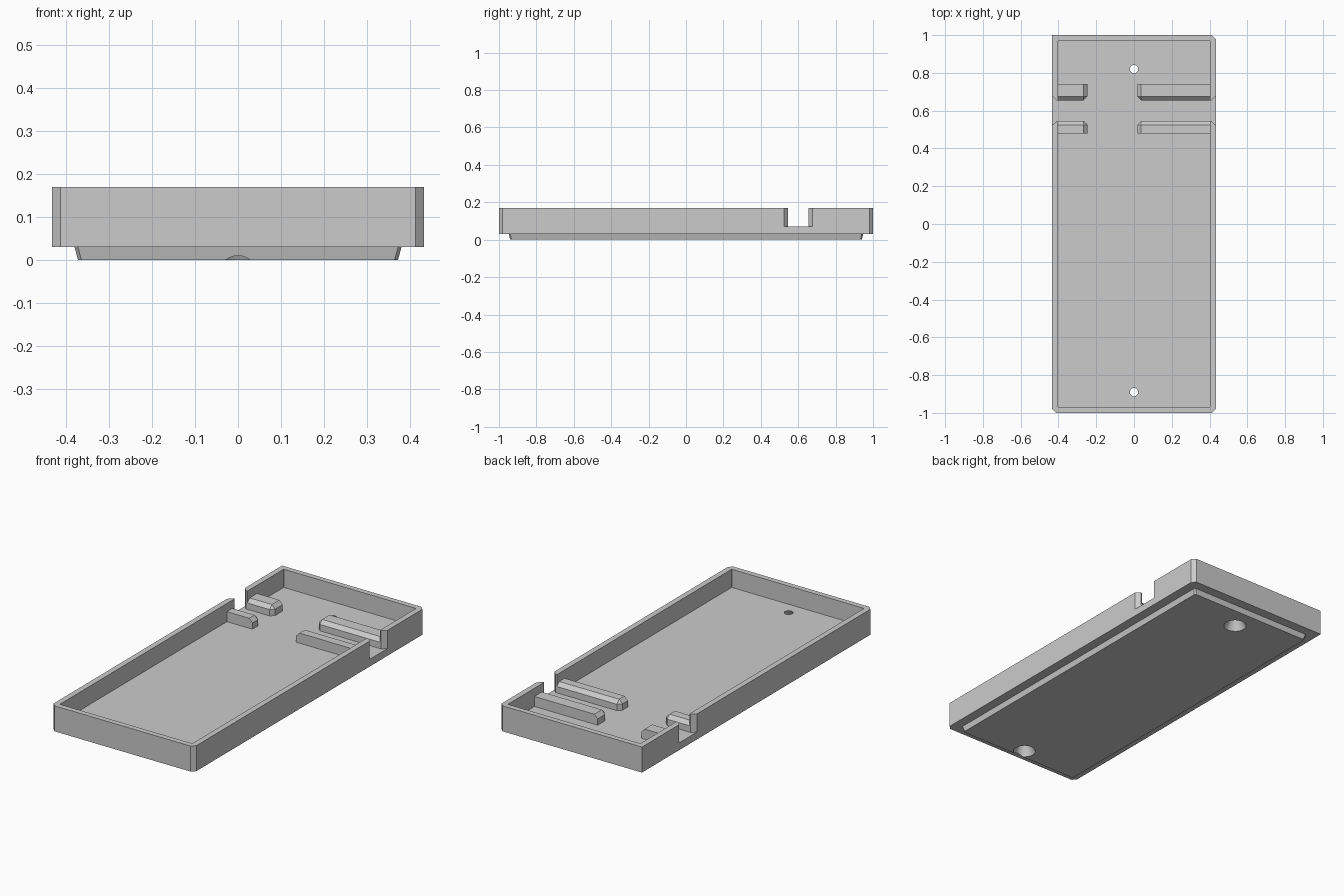
import bpy
import bmesh

cube = bpy.data.objects.get("Cube")
if cube:
    bpy.data.objects.remove(cube, do_unlink=True)

grey = bpy.data.materials.new("plain grey")
grey.use_nodes = True
grey.diffuse_color = (0.6, 0.6, 0.6, 1)
grey.node_tree.nodes["Principled BSDF"].inputs["Base Color"].default_value = (0.6, 0.6, 0.6, 1)


def make(name, bm):
    bmesh.ops.recalc_face_normals(bm, faces=bm.faces)
    mesh = bpy.data.meshes.new(name)
    bm.to_mesh(mesh)
    bm.free()
    mesh.materials.append(grey)
    obj = bpy.data.objects.new(name, mesh)
    bpy.context.collection.objects.link(obj)
    return obj


def prism(name, lower, upper, z0, z1):
    """Solid between two outlines with the same number of corners."""
    bm = bmesh.new()
    a = [bm.verts.new((x, y, z0)) for x, y in lower]
    b = [bm.verts.new((x, y, z1)) for x, y in upper]
    bm.faces.new(a)
    bm.faces.new(b)
    for i in range(len(a)):
        j = (i + 1) % len(a)
        bm.faces.new((a[i], a[j], b[j], b[i]))
    return make(name, bm)


def outline(w, d, c, square_back_left=False):
    """Rectangle with cut corners; the -x, +y corner can stay square."""
    pts = [(-w + c, -d), (w - c, -d), (w, -d + c), (w, d - c), (w - c, d)]
    pts += [(-w, d)] if square_back_left else [(-w + c, d), (-w, d - c)]
    return pts + [(-w, -d + c)]


def combine(target, other, operation):
    mod = target.modifiers.new(operation.lower(), 'BOOLEAN')
    mod.operation = operation
    mod.solver = 'EXACT'
    mod.object = other
    bpy.context.view_layer.objects.active = target
    bpy.ops.object.modifier_apply(modifier=mod.name)
    bpy.data.objects.remove(other, do_unlink=True)


FLOOR, TOP = 0.07, 0.17

# Tray body with a tapered base plate under it
shape = outline(0.433, 1.0, 0.02, True)
tray = prism("tray", shape, shape, 0.03, TOP)
plate = prism("base_plate", outline(0.372, 0.94, 0.008), outline(0.383, 0.95, 0.008), 0, 0.04)
combine(tray, plate, 'UNION')

# Hollow inside
inside = outline(0.402, 0.97, 0.001)
combine(tray, prism("pocket_cutter", inside, inside, FLOOR, 0.3), 'DIFFERENCE')

# Flared notch in each long wall
for s in (-1, 1):
    notch = [(s * x, y) for x, y in ((0.38, 0.545), (0.41, 0.545), (0.44, 0.516),
                                     (0.44, 0.684), (0.41, 0.655), (0.38, 0.655))]
    combine(tray, prism("notch_cutter", notch, notch, FLOOR, 0.3), 'DIFFERENCE')

# Countersunk screw holes, widest underneath
for y in (-0.89, 0.82):
    bm = bmesh.new()
    bmesh.ops.create_cone(bm, cap_ends=True, segments=40, radius1=0.063, radius2=0.017, depth=0.09)
    bmesh.ops.translate(bm, verts=bm.verts, vec=(0, y, 0.035))
    combine(tray, make("hole_cutter", bm), 'DIFFERENCE')


def rib(name, wall_x, end_x, back_y, channel_y):
    """Bar from the wall, bevelled at its free end and toward the channel."""
    box = [(wall_x, back_y), (end_x, back_y), (end_x, channel_y), (wall_x, channel_y)]
    obj = prism(name, box, box, FLOOR - 0.01, FLOOR + 0.055)
    bm = bmesh.new()
    bm.from_mesh(obj.data)
    corner = max((v for v in bm.verts
                  if abs(v.co.x - end_x) < 1e-4 and abs(v.co.y - channel_y) < 1e-4),
                 key=lambda v: v.co.z)
    bmesh.ops.bevel(bm, geom=list(corner.link_edges), offset=0.02, segments=1,
                    affect='EDGES', profile=0.5)
    bm.to_mesh(obj.data)
    bm.free()


# Guide ribs on both sides of the cross channel
for side, wall_x, end_x in (("right", -0.408, -0.247), ("left", 0.408, 0.018)):
    rib("front_rib_" + side, wall_x, end_x, 0.478, 0.545)
    rib("back_rib_" + side, wall_x, end_x, 0.74, 0.655)

# Smooth the round holes, keep every edge sharp
bpy.ops.object.select_all(action='DESELECT')
tray.select_set(True)
bpy.context.view_layer.objects.active = tray
bpy.ops.object.shade_smooth_by_angle(angle=0.2)
